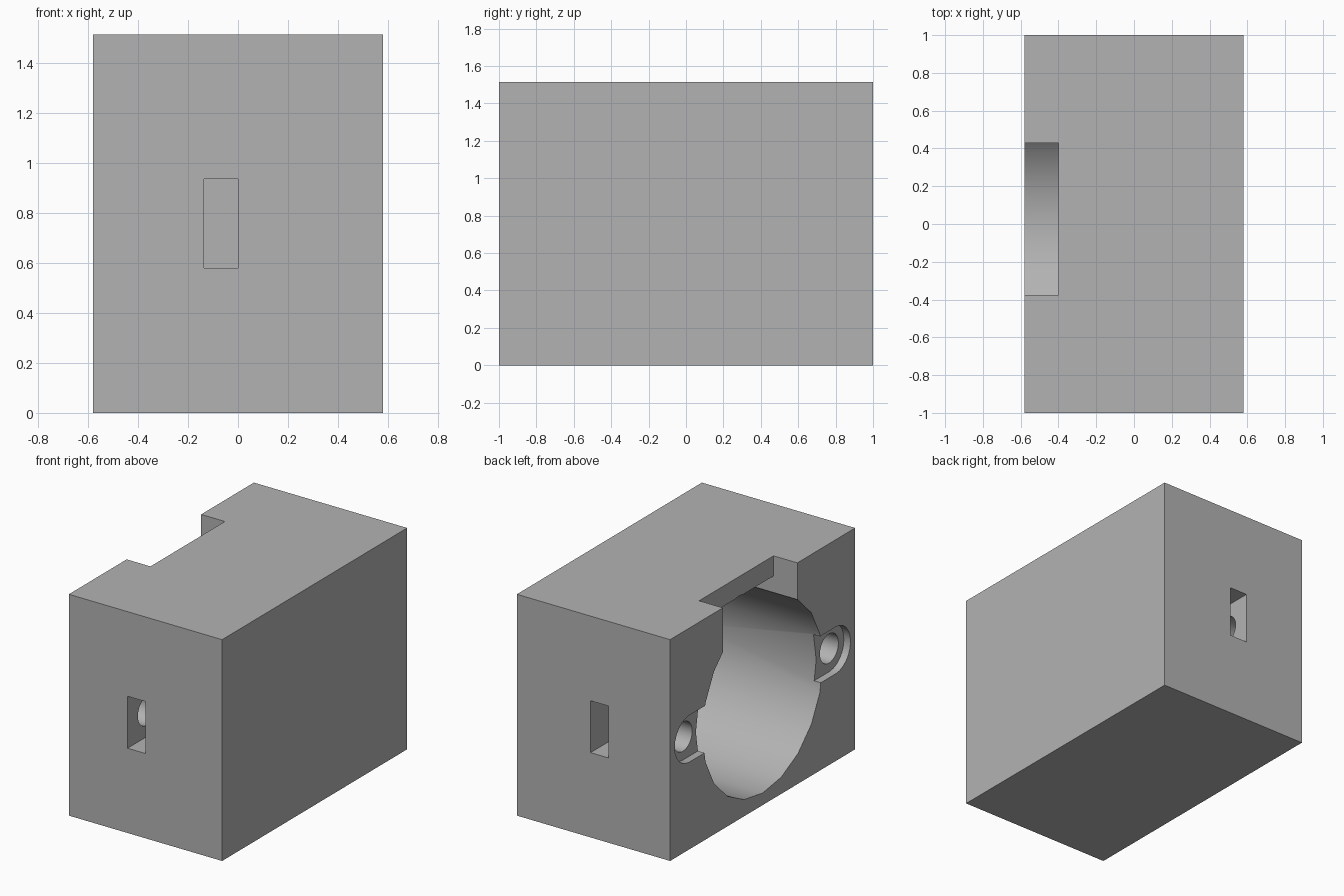
import bpy
import bmesh
import math
from mathutils import Matrix, Vector

if "Cube" in bpy.data.objects:
    bpy.data.objects.remove(bpy.data.objects["Cube"], do_unlink=True)

HALF_X, HEIGHT = 0.58, 1.514
OPEN = -0.7          # cutters start outside the open side
BORE_Z, BORE_R, BORE_END = 0.733, 0.65, 0.4
SCREW_Y, SCREW_Z = 0.79, 0.757

grey = bpy.data.materials.new("plain grey")
grey.use_nodes = True
colour = (0.45, 0.45, 0.45, 1)
grey.diffuse_color = colour
grey.node_tree.nodes["Principled BSDF"].inputs["Base Color"].default_value = colour


def make_object(name, bm):
    mesh = bpy.data.meshes.new(name)
    bmesh.ops.recalc_face_normals(bm, faces=bm.faces)
    bm.to_mesh(mesh)
    bm.free()
    mesh.materials.append(grey)
    obj = bpy.data.objects.new(name, mesh)
    bpy.context.collection.objects.link(obj)
    return obj


def box(name, x, y, z):
    bm = bmesh.new()
    lo, hi = Vector((x[0], y[0], z[0])), Vector((x[1], y[1], z[1]))
    matrix = Matrix.Translation((lo + hi) / 2) @ Matrix.Diagonal((*(hi - lo), 1))
    bmesh.ops.create_cube(bm, size=1, matrix=matrix)
    return make_object(name, bm)


def cylinder(name, x, y, z, radius, sides):
    bm = bmesh.new()
    matrix = Matrix.Translation(((x[0] + x[1]) / 2, y, z)) @ Matrix.Rotation(math.pi / 2, 4, "Y")
    bmesh.ops.create_cone(bm, cap_ends=True, segments=sides, radius1=radius,
                          radius2=radius, depth=x[1] - x[0], matrix=matrix)
    return make_object(name, bm)


def pocket(name, side, radius, inner, depth):
    # Round-ended recess running from the screw towards the bore
    arc = [math.radians(-90 + 15 * i) for i in range(13)]
    outline = [(SCREW_Y + radius * math.cos(a), SCREW_Z + radius * math.sin(a)) for a in arc]
    outline += [(inner, SCREW_Z + radius), (inner, SCREW_Z - radius)]
    bm = bmesh.new()
    face = bm.faces.new([bm.verts.new((OPEN, side * y, z)) for y, z in outline])
    moved = bmesh.ops.extrude_face_region(bm, geom=[face])["geom"]
    verts = [v for v in moved if isinstance(v, bmesh.types.BMVert)]
    bmesh.ops.translate(bm, verts=verts, vec=(-HALF_X + depth - OPEN, 0, 0))
    return make_object(name, bm)


def carve(body, cutter):
    mod = body.modifiers.new(cutter.name, "BOOLEAN")
    mod.operation, mod.solver, mod.object = "DIFFERENCE", "EXACT", cutter
    bpy.context.view_layer.objects.active = body
    bpy.ops.object.modifier_apply(modifier=mod.name)
    bpy.data.objects.remove(cutter, do_unlink=True)


# Solid housing block
housing = box("housing_block", (-HALF_X, HALF_X), (-1, 1), (0, HEIGHT))

# Main round bore, with a channel along its top that opens upward at the mouth
carve(housing, cylinder("bore", (OPEN, BORE_END), 0, BORE_Z, BORE_R, 20))
carve(housing, box("top_channel", (OPEN, BORE_END - 0.01), (-0.375, 0.43), (0.9, 1.376)))
carve(housing, box("top_notch", (OPEN, -0.4), (-0.375, 0.43), (0.95, 1.7)))

# Screw pockets, screw holes and nut slots on both ends
for side, slot_x in ((-1, (-0.135, 0)), (1, (-0.112, 0.022))):
    carve(housing, pocket("screw_pocket", side, 0.16, 0.5, 0.05))
    carve(housing, cylinder("screw_hole", (OPEN, -0.05), side * SCREW_Y, SCREW_Z, 0.1, 32))
    slot_y = sorted((side * 0.67, side * 1.1))
    carve(housing, box("nut_slot", slot_x, slot_y, (0.58, 0.935)))

# Smooth round walls, sharp corners
bpy.ops.object.select_all(action="DESELECT")
housing.select_set(True)
bpy.context.view_layer.objects.active = housing
bpy.ops.object.shade_smooth_by_angle(angle=math.radians(30))
